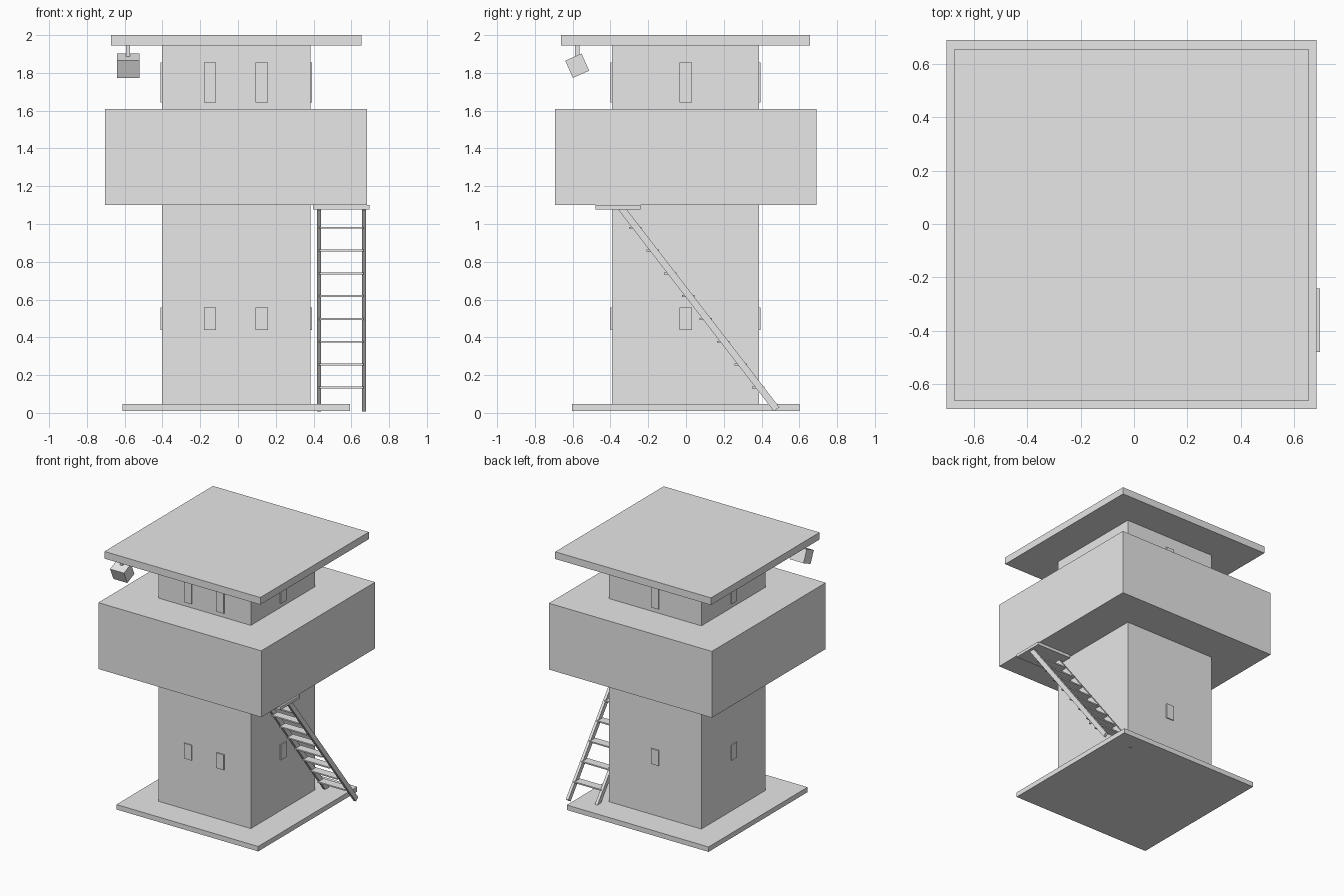
import bpy
import math
from mathutils import Matrix, Vector
import bmesh

cube = bpy.data.objects.get("Cube")
if cube:
    bpy.data.objects.remove(cube, do_unlink=True)

# Single plain colour
grey = bpy.data.materials.new("plain_grey")
grey.use_nodes = True
colour = (0.8, 0.8, 0.8, 1)
grey.diffuse_color = colour
grey.node_tree.nodes["Principled BSDF"].inputs["Base Color"].default_value = colour


def block(name, centre, size, tilt=0.0):
    """Box of the given size, tilted about the x axis."""
    bm = bmesh.new()
    bmesh.ops.create_cube(bm, size=1, matrix=Matrix.Diagonal((*size, 1)))
    mesh = bpy.data.meshes.new(name)
    bm.to_mesh(mesh)
    bm.free()
    mesh.materials.append(grey)
    obj = bpy.data.objects.new(name, mesh)
    obj.location = centre
    obj.rotation_euler.x = tilt
    bpy.context.collection.objects.link(obj)
    return obj


def span(name, x, y, z):
    """Box between pairs of limits on each axis."""
    low, high = (Vector(c) for c in zip(x, y, z))
    return block(name, (low + high) / 2, high - low)


# Main masses of the tower
BODY_X, BODY_Y = (-0.402, 0.383), (-0.391, 0.387)
span("base_slab", (-0.612, 0.594), (-0.603, 0.6), (0.01, 0.048))
span("tower_body", BODY_X, BODY_Y, (0.04, 1.96))
span("upper_gallery", (-0.703, 0.683), (-0.693, 0.69), (1.1, 1.61))
span("roof_slab", (-0.672, 0.653), (-0.662, 0.656), (1.945, 2.0))

# Window plates: two at the front, one on each other side, on both levels
WIDTH, OUT = 0.065, 0.016
for level, z0, z1 in (("lower", 0.44, 0.557), ("upper", 1.642, 1.855)):
    z, h = (z0 + z1) / 2, z1 - z0
    for i, x in enumerate((-0.148, 0.125)):
        block(f"{level}_front_window_{i + 1}", (x, BODY_Y[0], z), (WIDTH, OUT, h))
    block(f"{level}_back_window", (-0.01, BODY_Y[1], z), (WIDTH, OUT, h))
    for side, x in zip(("right", "left"), BODY_X):
        block(f"{level}_{side}_window", (x, -0.002, z), (OUT, WIDTH, h))

# Sloping stair under a small landing
foot, head = Vector((0, 0.48, 0.019)), Vector((0, -0.343, 1.085))
run = head - foot
slope = math.atan2(-run.y, run.z)
for side, x in (("inner", 0.428), ("outer", 0.666)):
    centre = (foot + head) / 2
    centre.x = x
    block(f"{side}_stringer", centre, (0.021, 0.036, run.length), slope)
for i in range(8):
    z = 0.135 + i * 0.1207
    y = foot.y + run.y * (z - foot.z) / run.z - 0.007
    block(f"stair_tread_{i + 1}", (0.547, y, z), (0.235, 0.066, 0.01))
span("stair_landing", (0.397, 0.697), (-0.48, -0.242), (1.077, 1.1))

# Lamp housing hung below the roof corner
span("lamp_stem", (-0.593, -0.571), (-0.587, -0.565), (1.86, 1.95))
block("lamp_housing", (-0.581, -0.576, 1.838), (0.118, 0.094, 0.1), math.radians(24))
